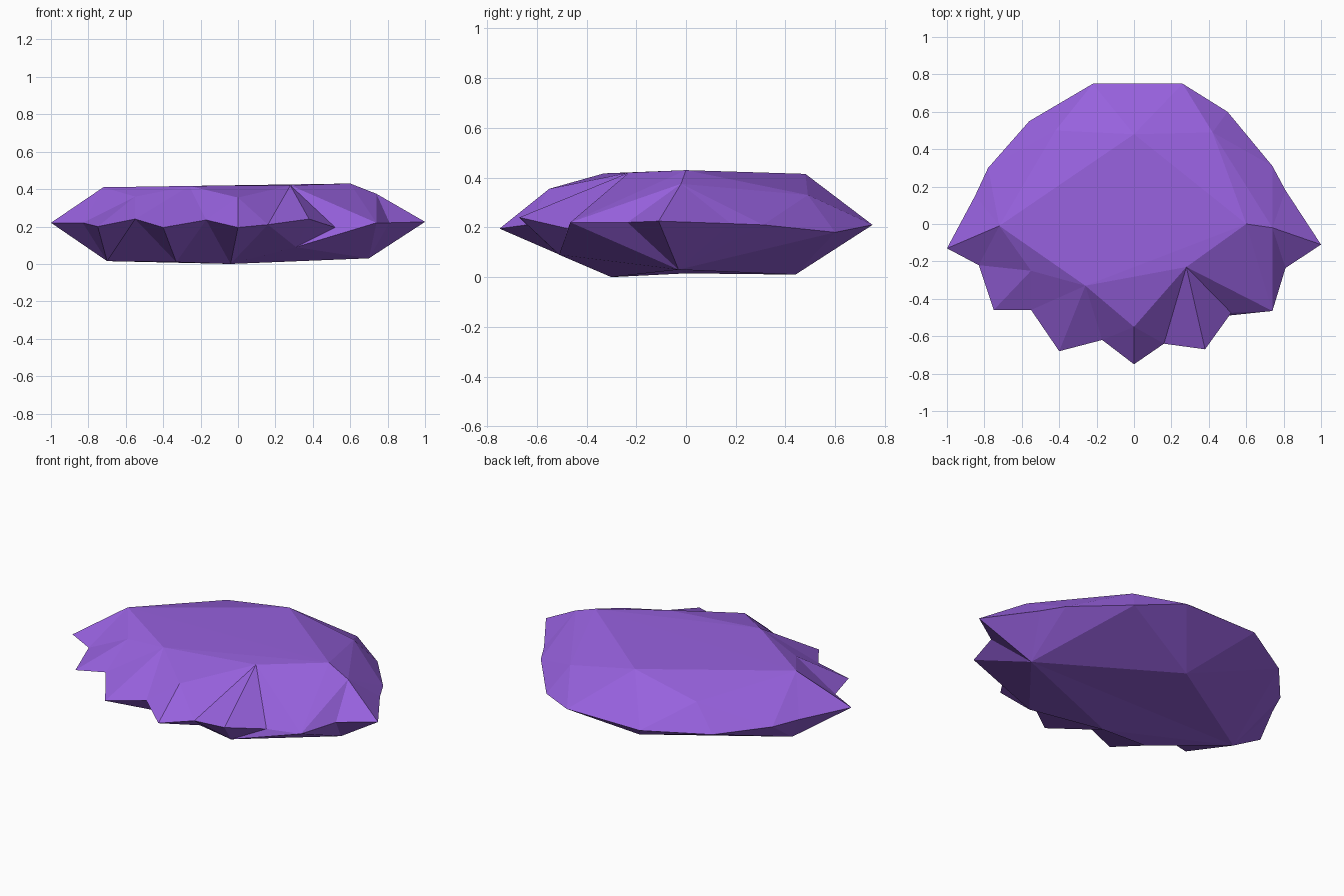
import bpy, bmesh

if "Cube" in bpy.data.objects:
    bpy.data.objects.remove(bpy.data.objects["Cube"])

# Jagged outer rim, counterclockwise seen from above
RIM = [(1, -.11, .225), (.81, .18, .215), (.74, .31, .21), (.50, .60, .18),
       (.26, .75, .21), (-.22, .75, .21), (-.56, .55, .20), (-.78, .30, .21),
       (-.85, .15, .215), (-1, -.13, .22), (-.83, -.22, .22), (-.75, -.46, .20),
       (-.55, -.46, .24), (-.40, -.68, .195), (-.17, -.62, .235), (0, -.75, .195),
       (.16, -.64, .21), (.38, -.67, .24), (.52, -.475, .195), (.74, -.465, .22),
       (.81, -.235, .22)]
# Upper and lower facet corners
TOP = [(.74, -.02, .375), (.42, .49, .33), (0, .48, .415), (-.42, .50, .34),
       (-.72, -.01, .41), (-.55, -.25, .36), (-.26, -.33, .417), (0, -.55, .355),
       (.28, -.23, .42), (.60, 0, .43)]
BOTTOM = [(.70, -.03, .03), (0, .44, .01), (-.70, 0, .015), (-.33, -.30, .01),
          (-.04, -.30, 0), (.31, -.51, .09)]
# For each rim edge: the corner it rises or falls to
TOP_APEX = [0, 0, 1, 1, 2, 3, 3, 4, 4, 4, 5, 5, 6, 6, 7, 7, 8, 8, 8, 0, 0]
BOTTOM_APEX = [0, 0, 0, 1, 1, 1, 2, 2, 2, 2, 2, 2, 3, 3, 4, 4, 5, 5, 5, 0, 0]

bm = bmesh.new()
rim = [bm.verts.new(p) for p in RIM]


def side(points, apexes, caps):
    ring = [bm.verts.new(p) for p in points]
    n, m = len(rim), len(ring)
    for i in range(n):
        bm.faces.new((rim[i], rim[(i + 1) % n], ring[apexes[i]]))
        a, b = apexes[i - 1], apexes[i]
        while a != b:                       # step round to the next corner
            bm.faces.new((rim[i], ring[(a + 1) % m], ring[a]))
            a = (a + 1) % m
    for cap in caps:
        bm.faces.new([ring[k] for k in cap])


side(TOP, TOP_APEX, [(9, 0, 1), (9, 1, 2), (2, 3, 4), (4, 5, 6), (6, 7, 8),
                     (9, 2, 4), (9, 4, 6), (9, 6, 8)])
side(BOTTOM, BOTTOM_APEX, [(0, 1, 2), (0, 2, 4), (2, 3, 4), (4, 5, 0)])
bmesh.ops.recalc_face_normals(bm, faces=bm.faces[:])

mesh = bpy.data.meshes.new("faceted_shell")
bm.to_mesh(mesh)
bm.free()

# Single purple colour
purple = bpy.data.materials.new("purple")
purple.diffuse_color = (.31, .12, .73, 1)
purple.use_nodes = True
purple.node_tree.nodes["Principled BSDF"].inputs["Base Color"].default_value = purple.diffuse_color
mesh.materials.append(purple)
bpy.context.collection.objects.link(bpy.data.objects.new("faceted_shell", mesh))
